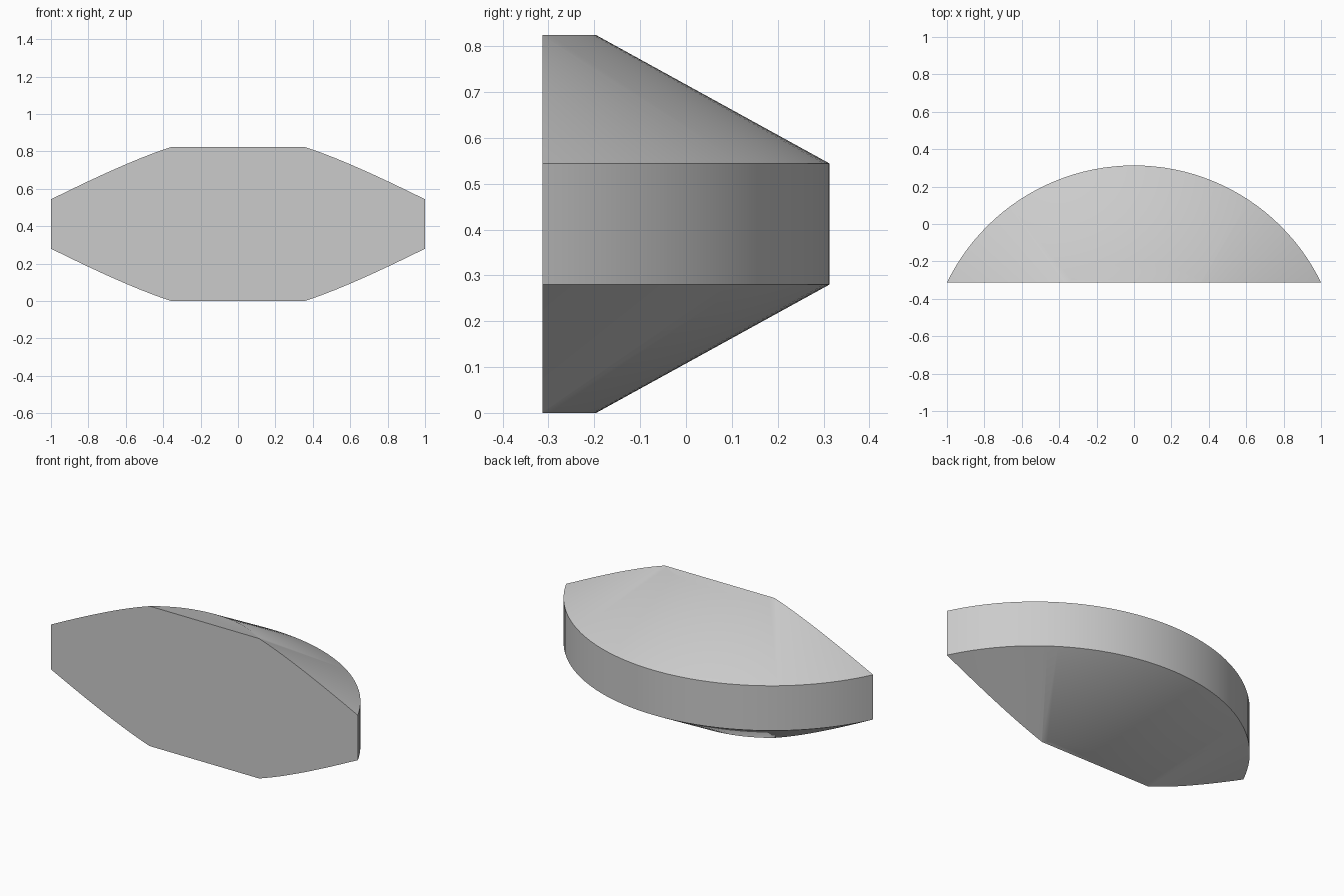
import bpy
import bmesh
import math
from mathutils import Vector

cube = bpy.data.objects.get("Cube")
if cube:
    bpy.data.objects.remove(cube, do_unlink=True)

HEIGHT = 0.824
FRONT_Y = -0.313
RIM_R, CAP_R = 1.112, 0.603
AXIS_Y = -FRONT_Y - RIM_R
SEGMENTS = 128

# Plain grey material
grey = bpy.data.materials.new("plain grey")
grey.use_nodes = True
colour = (0.6, 0.6, 0.6, 1)
grey.diffuse_color = colour
grey.node_tree.nodes["Principled BSDF"].inputs["Base Color"].default_value = colour

# Turned profile: flat cap, slope, upright rim, slope, flat base
bm = bmesh.new()
profile = [(CAP_R, 0), (RIM_R, 0.28), (RIM_R, HEIGHT - 0.28), (CAP_R, HEIGHT)]
points = [bm.verts.new((0, AXIS_Y + r, z)) for r, z in profile]
edges = [bm.edges.new(pair) for pair in zip(points, points[1:])]
bmesh.ops.spin(bm, geom=points + edges, cent=(0, AXIS_Y, 0), axis=(0, 0, 1),
               angle=math.tau, steps=SEGMENTS)
bmesh.ops.remove_doubles(bm, verts=bm.verts[:], dist=0.0001)
bmesh.ops.holes_fill(bm, edges=[e for e in bm.edges if e.is_boundary], sides=0)

# Slice off the segment behind the flat front and close the cut
bmesh.ops.bisect_plane(bm, geom=bm.verts[:] + bm.edges[:] + bm.faces[:],
                       plane_co=Vector((0, FRONT_Y, 0)), plane_no=Vector((0, 1, 0)),
                       clear_inner=True)
bmesh.ops.holes_fill(bm, edges=[e for e in bm.edges if e.is_boundary], sides=0)
bmesh.ops.recalc_face_normals(bm, faces=bm.faces[:])

mesh = bpy.data.meshes.new("bevelled_segment")
bm.to_mesh(mesh)
bm.free()
mesh.materials.append(grey)
body = bpy.data.objects.new("bevelled_segment", mesh)
bpy.context.collection.objects.link(body)

# Smooth the curved sides, keep the rim and front edges sharp
bpy.ops.object.select_all(action="DESELECT")
body.select_set(True)
bpy.context.view_layer.objects.active = body
bpy.ops.object.shade_smooth_by_angle(angle=math.radians(30))
